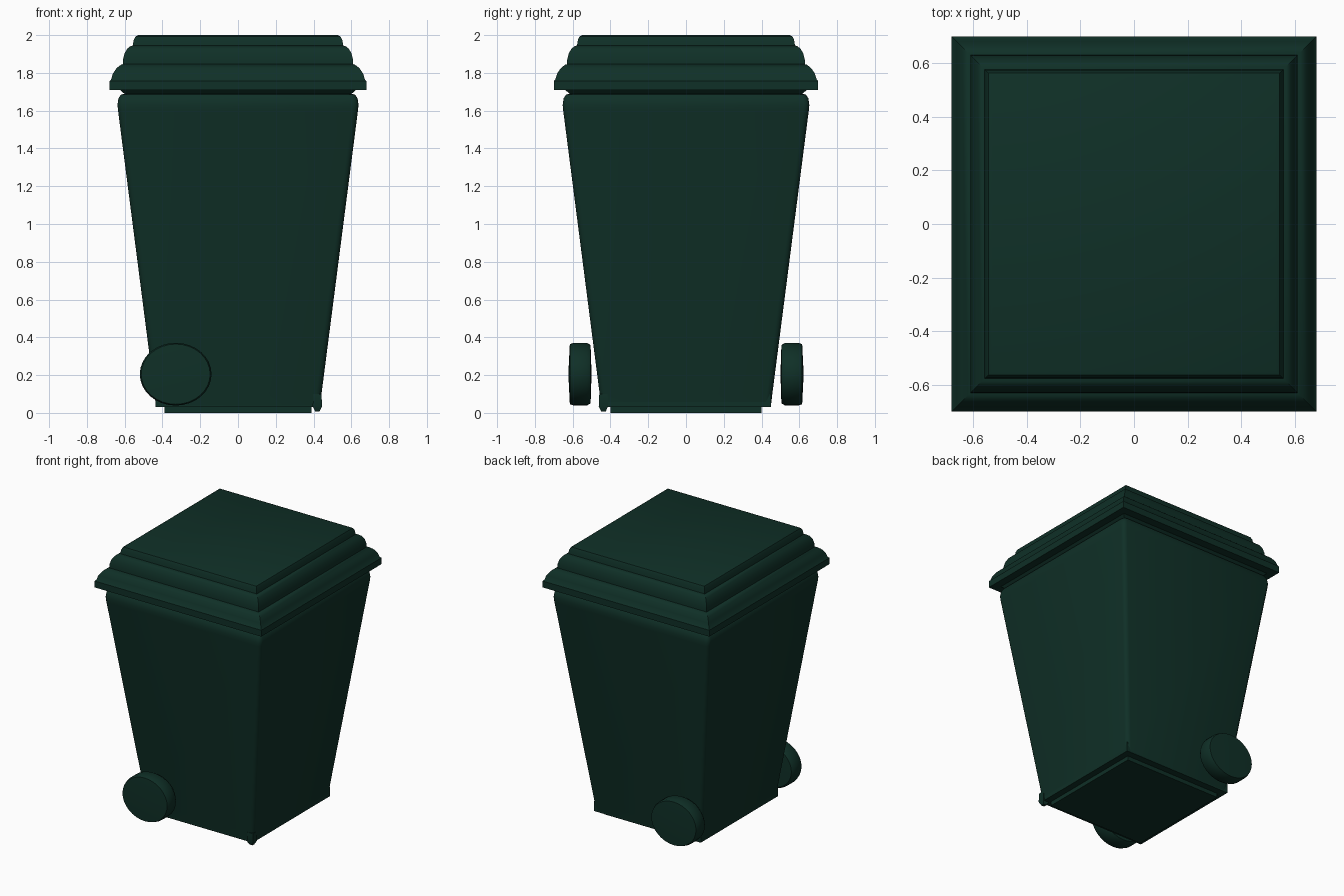
import bpy, bmesh, math
from mathutils import Vector

if "Cube" in bpy.data.objects:
    bpy.data.objects.remove(bpy.data.objects["Cube"])

green = bpy.data.materials.new("dark green plastic")
green.diffuse_color = (0.0048, 0.029, 0.020, 1)
green.use_nodes = True
green.node_tree.nodes["Principled BSDF"].inputs["Base Color"].default_value = green.diffuse_color


def finish(name, bm, angle=35):
    bmesh.ops.recalc_face_normals(bm, faces=bm.faces)
    mesh = bpy.data.meshes.new(name)
    bm.to_mesh(mesh)
    bm.free()
    mesh.materials.append(green)
    ob = bpy.data.objects.new(name, mesh)
    bpy.context.collection.objects.link(ob)
    bpy.ops.object.select_all(action='DESELECT')
    ob.select_set(True)
    bpy.context.view_layer.objects.active = ob
    bpy.ops.object.shade_smooth_by_angle(angle=math.radians(angle))
    return ob


def outline(hx, hy, r, seg=3):
    """Rectangle outline, with rounded corners when r > 0."""
    pts = []
    for i, (sx, sy) in enumerate(((1, 1), (-1, 1), (-1, -1), (1, -1))):
        if r == 0:
            pts.append((sx * hx, sy * hy))
            continue
        for k in range(seg + 1):
            a = math.pi / 2 * (i + k / seg)
            pts.append((sx * (hx - r) + r * math.cos(a),
                        sy * (hy - r) + r * math.sin(a)))
    return pts


def loft(name, rings, r=0, cx=0, cy=0, angle=35):
    """Closed solid through rectangles given as (half x, half y, z)."""
    bm = bmesh.new()
    loops = [[bm.verts.new((x + cx, y + cy, z)) for x, y in outline(hx, hy, r)]
             for hx, hy, z in rings]
    n = len(loops[0])
    for a, b in zip(loops, loops[1:]):
        for i in range(n):
            j = (i + 1) % n
            bm.faces.new((a[i], a[j], b[j], b[i]))
    bm.faces.new(loops[0][::-1])
    bm.faces.new(loops[-1])
    return finish(name, bm, angle)


# Tapered bin body with rounded edges
loft("bin_body", [(0.435, 0.45, 0.04), (0.442, 0.457, 0.10), (0.635, 0.65, 1.60),
                  (0.638, 0.653, 1.63), (0.633, 0.648, 1.665),
                  (0.62, 0.635, 1.685), (0.60, 0.615, 1.69)], r=0.03)

# Neck between body and lid
loft("neck", [(0.60, 0.615, 1.67), (0.60, 0.615, 1.688), (0.63, 0.645, 1.715)])

# Stepped lid, square mitred corners
lid = [(0.68, 1.71), (0.68, 1.757), (0.672, 1.765), (0.662, 1.797), (0.642, 1.826),
       (0.62, 1.843), (0.61, 1.846), (0.609, 1.87), (0.60, 1.905), (0.585, 1.93),
       (0.568, 1.942), (0.557, 1.945), (0.552, 1.975), (0.543, 1.993), (0.528, 2.0)]
loft("lid", [(h, h + 0.02, z) for h, z in lid])

# Skirt, base plate and small corner foot
loft("base_skirt", [(0.437, 0.45, 0.03), (0.437, 0.45, 0.10)])
loft("base_plate", [(0.39, 0.40, 0), (0.39, 0.40, 0.035)])
loft("corner_foot", [(0.012, 0.012, 0.008), (0.025, 0.025, 0.035), (0.022, 0.022, 0.10)],
     cx=0.42, cy=-0.437)

# Oval wheels, one on each side
profile = [(0.93, 0.505), (1.0, 0.525), (1.0, 0.595), (0.96, 0.615)]
for side, label in ((-1, "front"), (1, "back")):
    bm = bmesh.new()
    n = 32
    loops = [[bm.verts.new((-0.33 + 0.19 * s * math.cos(2 * math.pi * i / n), side * y,
                            0.205 + 0.166 * s * math.sin(2 * math.pi * i / n)))
              for i in range(n)] for s, y in profile]
    for a, b in zip(loops, loops[1:]):
        for i in range(n):
            j = (i + 1) % n
            bm.faces.new((a[i], a[j], b[j], b[i]))
    for loop, y in ((loops[0], 0.50), (loops[-1], 0.623)):
        hub = bm.verts.new((-0.33, side * y, 0.205))
        for i in range(n):
            bm.faces.new((loop[i], loop[(i + 1) % n], hub))
    finish(label + "_wheel", bm)
